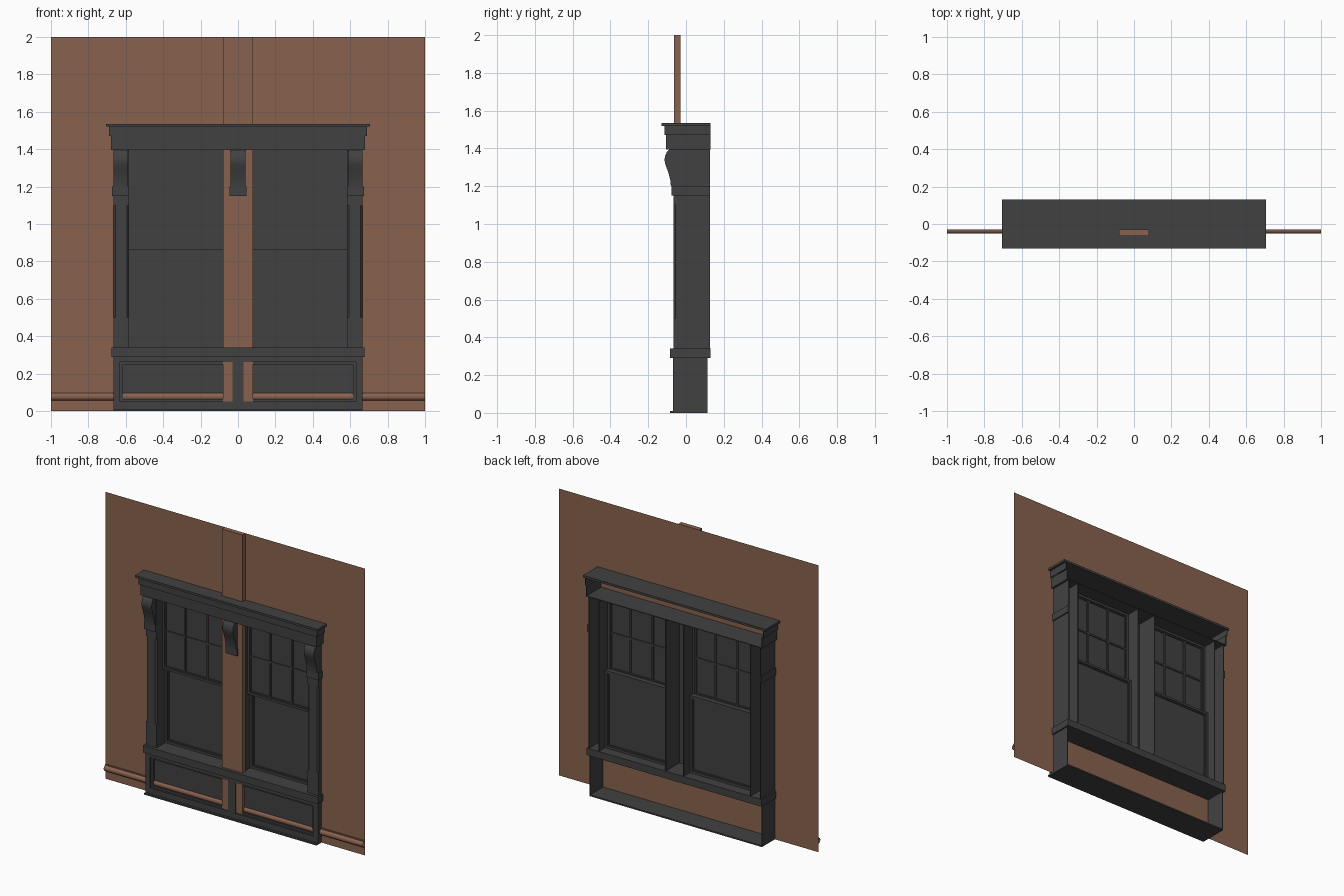
import bpy, bmesh, math
from mathutils import Vector

if "Cube" in bpy.data.objects:
    bpy.data.objects.remove(bpy.data.objects["Cube"])


def material(name, rgb):
    m = bpy.data.materials.new(name)
    m.diffuse_color = (*rgb, 1)
    m.use_nodes = True
    m.node_tree.nodes["Principled BSDF"].inputs["Base Color"].default_value = m.diffuse_color
    return m


BROWN = material("brown wall", (0.25, 0.123, 0.077))
DARK = material("charcoal trim", (0.053, 0.053, 0.053))


def finish(name, bm, mat, smooth=False):
    bmesh.ops.recalc_face_normals(bm, faces=bm.faces[:])
    me = bpy.data.meshes.new(name)
    bm.to_mesh(me)
    bm.free()
    me.materials.append(mat)
    ob = bpy.data.objects.new(name, me)
    bpy.context.collection.objects.link(ob)
    if smooth:
        bpy.ops.object.select_all(action='DESELECT')
        ob.select_set(True)
        bpy.context.view_layer.objects.active = ob
        bpy.ops.object.shade_smooth_by_angle(angle=math.radians(35))
    return ob


def add_prism(bm, pts, axis, a, b, caps=True):
    """Extrude a 2D outline along x (pts are y,z) or z (pts are x,y)."""
    def place(p, t):
        return Vector((t, *p)) if axis == 'x' else Vector((*p, t))
    r0 = [bm.verts.new(place(p, a)) for p in pts]
    r1 = [bm.verts.new(place(p, b)) for p in pts]
    n = len(pts)
    for i in range(n if caps else n - 1):
        j = (i + 1) % n
        bm.faces.new((r0[i], r0[j], r1[j], r1[i]))
    if caps:
        bm.faces.new(r0)
        bm.faces.new(r1)


def add_box(bm, x0, x1, y0, y1, z0, z1):
    add_prism(bm, [(x0, y0), (x1, y0), (x1, y1), (x0, y1)], 'z', z0, z1)


def boxes(name, items, mat=DARK):
    bm = bmesh.new()
    for it in items:
        add_box(bm, *it)
    return finish(name, bm, mat)


def shell(hw, y0, y1, z0, z1, t=0.005):
    """Front and two sides of a hollow box, open at the back."""
    return [(-hw, hw, y0, y0 + t, z0, z1),
            (-hw, -hw + t, y0 + t, y1, z0, z1),
            (hw - t, hw, y0 + t, y1, z0, z1)]


def frame(x0, x1, z0, z1, w, y0, y1):
    """Rectangular picture frame made of four bars."""
    return [(x0, x0 + w, y0, y1, z0, z1), (x1 - w, x1, y0, y1, z0, z1),
            (x0 + w, x1 - w, y0, y1, z0, z0 + w),
            (x0 + w, x1 - w, y0, y1, z1 - w, z1)]


WALL = -0.03
BACK = 0.13

# wall sheet with the window opening
bm = bmesh.new()
xs, zs = (-1, -0.655, 0.655, 1), (0, 0.32, 1.4, 2)
grid = [[bm.verts.new((x, WALL, z)) for x in xs] for z in zs]
for i in range(3):
    for j in range(3):
        if (i, j) != (1, 1):
            bm.faces.new((grid[i][j], grid[i][j + 1], grid[i + 1][j + 1], grid[i + 1][j]))
finish("wall", bm, BROWN)

# flat strip up the middle of the wall
boxes("wall_strip", [(-0.08, 0.08, -0.063, WALL, 0.012, 2)], BROWN)

# half-round rail along the foot of the wall, open at its ends
bm = bmesh.new()
prof = [(WALL, 0.104), (-0.036, 0.104), (-0.036, 0.097)]
prof += [(-0.034 - 0.018 * math.sin(a), 0.077 + 0.02 * math.cos(a))
         for a in [math.pi * k / 8 for k in range(9)]] + [(WALL, 0.057)]
add_prism(bm, prof, 'x', -1, 1, caps=False)
finish("wall_rail", bm, BROWN, True)

# cornice: top slab, stepped moulding and frieze, hollow at the back
boxes("cornice_top", [(-0.705, 0.705, -0.13, BACK, 1.52, 1.535)])
boxes("cornice_step", shell(0.69, -0.113, BACK, 1.47, 1.52))
boxes("frieze", shell(0.68, -0.105, BACK, 1.4, 1.47)
      + [(-0.68, 0.68, -0.105, BACK, 1.395, 1.4)])

# sill and base
boxes("sill", [(-0.675, 0.675, -0.085, BACK, 0.29, 0.34)])
boxes("base_foot", [(-0.665, 0.665, -0.085, 0.113, 0, 0.01)])
base = [(-0.63, 0.63, -0.07, WALL - 0.002, 0.01, 0.05),
        (-0.63, 0.63, -0.07, WALL - 0.002, 0.262, 0.29),
        (-0.03, 0.03, -0.07, -0.05, 0.05, 0.262)]
for s in (-1, 1):
    base.append((*sorted((s * 0.63, s * 0.665)), -0.07, WALL - 0.002, 0.01, 0.29))
    base.append((*sorted((s * 0.66, s * 0.665)), WALL - 0.002, 0.113, 0.01, 0.29))
boxes("base_frame", base)
for s, side in ((-1, "left"), (1, "right")):
    x0, x1 = sorted((s * 0.05, s * 0.63))
    boxes(side + "_base_panel",
          [(x0, x1, -0.041, -0.033, 0.05, 0.262)]
          + frame(x0, x1, 0.05, 0.262, 0.014, -0.057, -0.041))

# scroll bracket outline (y, z)
SCROLL = [(-0.08, 1.2), (-0.083, 1.23), (-0.091, 1.265), (-0.102, 1.295),
          (-0.111, 1.32), (-0.114, 1.34), (-0.111, 1.36), (-0.102, 1.38),
          (-0.088, 1.397)]


def bracket(name, x0, x1, block_x0, block_x1, block_back):
    bm = bmesh.new()
    add_prism(bm, SCROLL + [(-0.05, 1.397), (-0.05, 1.2)], 'x', x0, x1)
    add_box(bm, block_x0, block_x1, -0.076, block_back, 1.15, 1.2)
    finish(name, bm, DARK, True)


bracket("centre_bracket", -0.04, 0.04, -0.045, 0.045, -0.05)


def pilaster(name, s):
    """Hollow post, open at the back, with stopped chamfers on the front."""
    bm = bmesh.new()
    xi, xo, yf, t = 0.583, 0.665, -0.065, 0.005
    for z0, z1, c in ((0.34, 0.5, 0), (0.5, 1.1, 0.01), (1.1, 1.397, 0)):
        front = [(xi, yf + c), (xi + c, yf), (xo - c, yf), (xo, yf + c)] if c \
            else [(xi, yf), (xo, yf)]
        inner = [(xo - t, BACK - 0.003), (xo - t, yf + 0.014),
                 (xi + t, yf + 0.014), (xi + t, BACK - 0.003)]
        pts = [(xi, BACK - 0.003)] + front + [(xo, BACK - 0.003)] + inner
        add_prism(bm, [(s * x, y) for x, y in pts], 'z', z0, z1)
    finish(name, bm, DARK)


def sash(name, x0, x1, z0, z1, y, cols=1, rows=1):
    """Window sash with a thin pane and glazing bars on both faces."""
    parts = frame(x0, x1, z0, z1, 0.016, y, y + 0.03)
    parts += frame(x0 + 0.016, x1 - 0.016, z0 + 0.016, z1 - 0.016, 0.008, y + 0.006, y + 0.024)
    parts.append((x0 + 0.01, x1 - 0.01, y + 0.013, y + 0.017, z0 + 0.01, z1 - 0.01))
    for i in range(1, cols):
        x = x0 + (x1 - x0) * i / cols
        parts.append((x - 0.006, x + 0.006, y + 0.005, y + 0.025, z0 + 0.02, z1 - 0.02))
    for i in range(1, rows):
        z = z0 + (z1 - z0) * i / rows
        parts.append((x0 + 0.02, x1 - 0.02, y + 0.006, y + 0.024, z - 0.006, z + 0.006))
    boxes(name, parts)


for s, side in ((-1, "left"), (1, "right")):
    pilaster(side + "_pilaster", s)
    sx0, sx1 = sorted((s * 0.587, s * 0.665))
    bx0, bx1 = sorted((s * 0.66, s * 0.673))
    bracket(side + "_bracket", sx0, sx1, bx0, bx1, BACK - 0.003)
    boxes(side + "_bracket_block", [(*sorted((s * 0.583, s * 0.673)), -0.076, -0.06, 1.15, 1.2)])
    x0, x1 = sorted((s * 0.072, s * 0.583))
    sash(side + "_upper_sash", x0, x1, 0.865, 1.395, 0.0, 3, 2)
    sash(side + "_lower_sash", x0, x1, 0.34, 0.88, 0.03)

# hollow mullion between the two windows
boxes("mullion", [(-0.072, 0.072, -0.03, -0.022, 0.34, 1.395),
                  (-0.072, -0.067, -0.022, BACK - 0.003, 0.34, 1.395),
                  (0.067, 0.072, -0.022, BACK - 0.003, 0.34, 1.395)])
